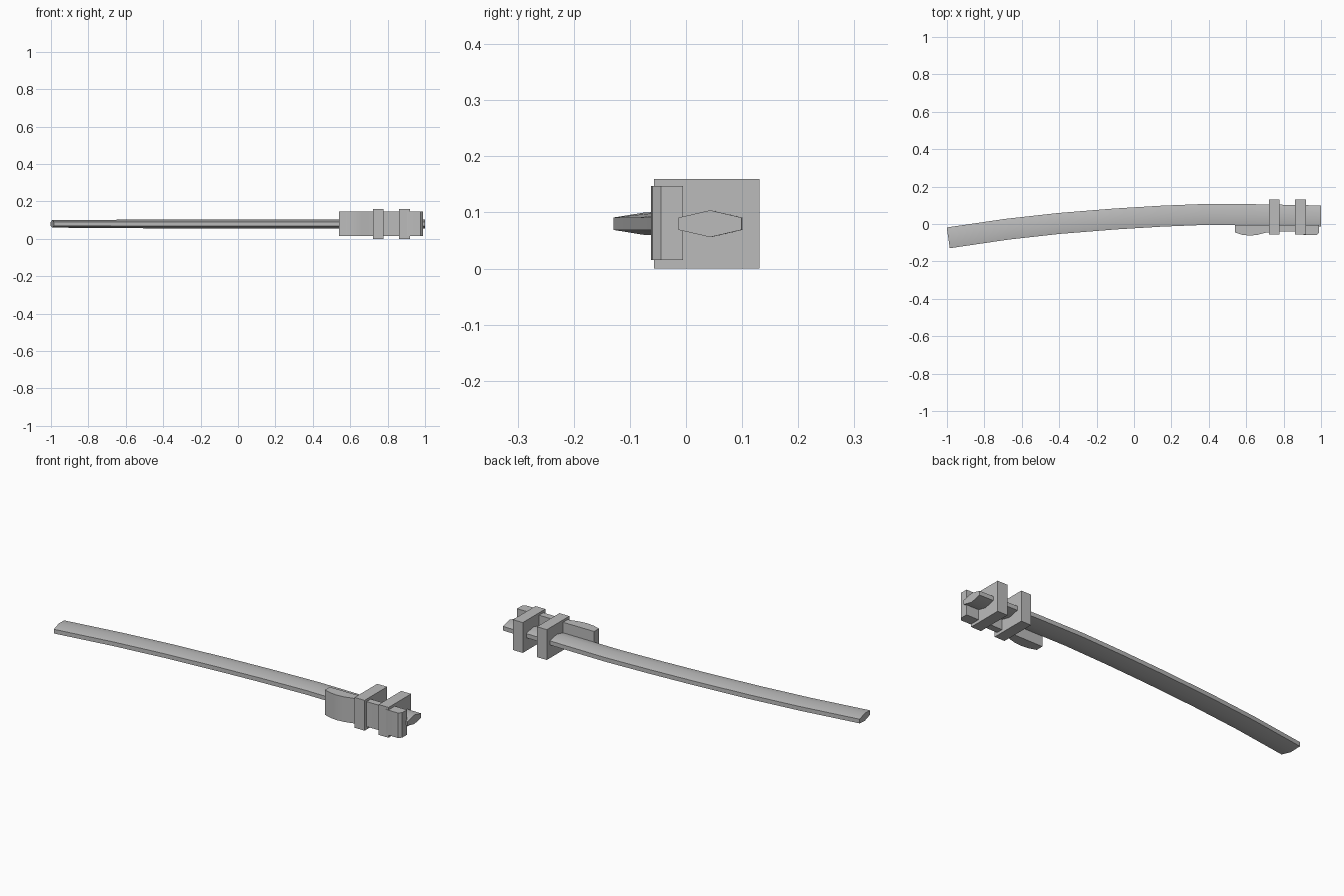
import bpy, bmesh, math
from mathutils import Vector

cube = bpy.data.objects.get("Cube")
if cube:
    bpy.data.objects.remove(cube, do_unlink=True)

steel = bpy.data.materials.new("plain grey")
steel.use_nodes = True
GREY = (0.5, 0.5, 0.5, 1)
steel.diffuse_color = GREY
steel.node_tree.nodes["Principled BSDF"].inputs["Base Color"].default_value = GREY
MID_Z = 0.08


def finish(name, bm, smooth=False):
    bmesh.ops.recalc_face_normals(bm, faces=bm.faces)
    mesh = bpy.data.meshes.new(name)
    bm.to_mesh(mesh)
    bm.free()
    ob = bpy.data.objects.new(name, mesh)
    bpy.context.collection.objects.link(ob)
    mesh.materials.append(steel)
    if smooth:
        bpy.ops.object.select_all(action="DESELECT")
        ob.select_set(True)
        bpy.context.view_layer.objects.active = ob
        bpy.ops.object.shade_smooth_by_angle(angle=math.radians(30))
    return ob


# Curved bar: six-sided section swept along (x, y, ridge half height)
path = [(-0.993, -0.074, 0.02), (-0.68, -0.028, 0.022), (-0.4, 0.003, 0.024),
        (-0.1, 0.027, 0.024), (0.15, 0.042, 0.024), (0.4, 0.052, 0.024),
        (0.63, 0.05, 0.024), (1.0, 0.043, 0.024)]
HALF_W, EDGE = 0.056, 0.011
bm = bmesh.new()
rings = []
for i, (x, y, ridge) in enumerate(path):
    a, b = path[max(i - 1, 0)], path[min(i + 1, len(path) - 1)]
    along = Vector((b[0] - a[0], b[1] - a[1])).normalized()
    if i == len(path) - 1:
        along = Vector((1, 0))
    side = Vector((-along.y, along.x)) * HALF_W
    section = [(-1, -EDGE), (0, -ridge), (1, -EDGE), (1, EDGE), (0, ridge), (-1, EDGE)]
    rings.append([bm.verts.new((x + side.x * s, y + side.y * s, MID_Z + h))
                  for s, h in section])
for r, q in zip(rings, rings[1:]):
    for k in range(6):
        bm.faces.new((r[k], r[k - 1], q[k - 1], q[k]))
bm.faces.new(rings[0])
bm.faces.new(rings[-1])
finish("curved_bar", bm, True)

# Grip plate: waisted outline extruded upward
outline = [(0.54, -0.005), (0.54, -0.045), (0.58, -0.058), (0.62, -0.062),
           (0.66, -0.058), (0.71, -0.045), (0.78, -0.04), (0.86, -0.04),
           (0.88, -0.053), (0.92, -0.06), (0.975, -0.06), (0.99, -0.045),
           (0.99, -0.005)]
bm = bmesh.new()
base = bm.faces.new([bm.verts.new((x, y, 0.015)) for x, y in outline])
top = bmesh.ops.extrude_face_region(bm, geom=[base])["geom"]
bmesh.ops.translate(bm, vec=(0, 0, 0.132),
                    verts=[v for v in top if isinstance(v, bmesh.types.BMVert)])
finish("grip_plate", bm, True)

# Two square bands clamping the plate to the bar
for name, x in (("inner_band", 0.75), ("outer_band", 0.89)):
    bm = bmesh.new()
    bmesh.ops.create_cube(bm, size=1)
    for v in bm.verts:
        v.co = Vector((v.co.x * 0.058 + x, v.co.y * 0.188 + 0.037, v.co.z * 0.16 + MID_Z))
    finish(name, bm)
